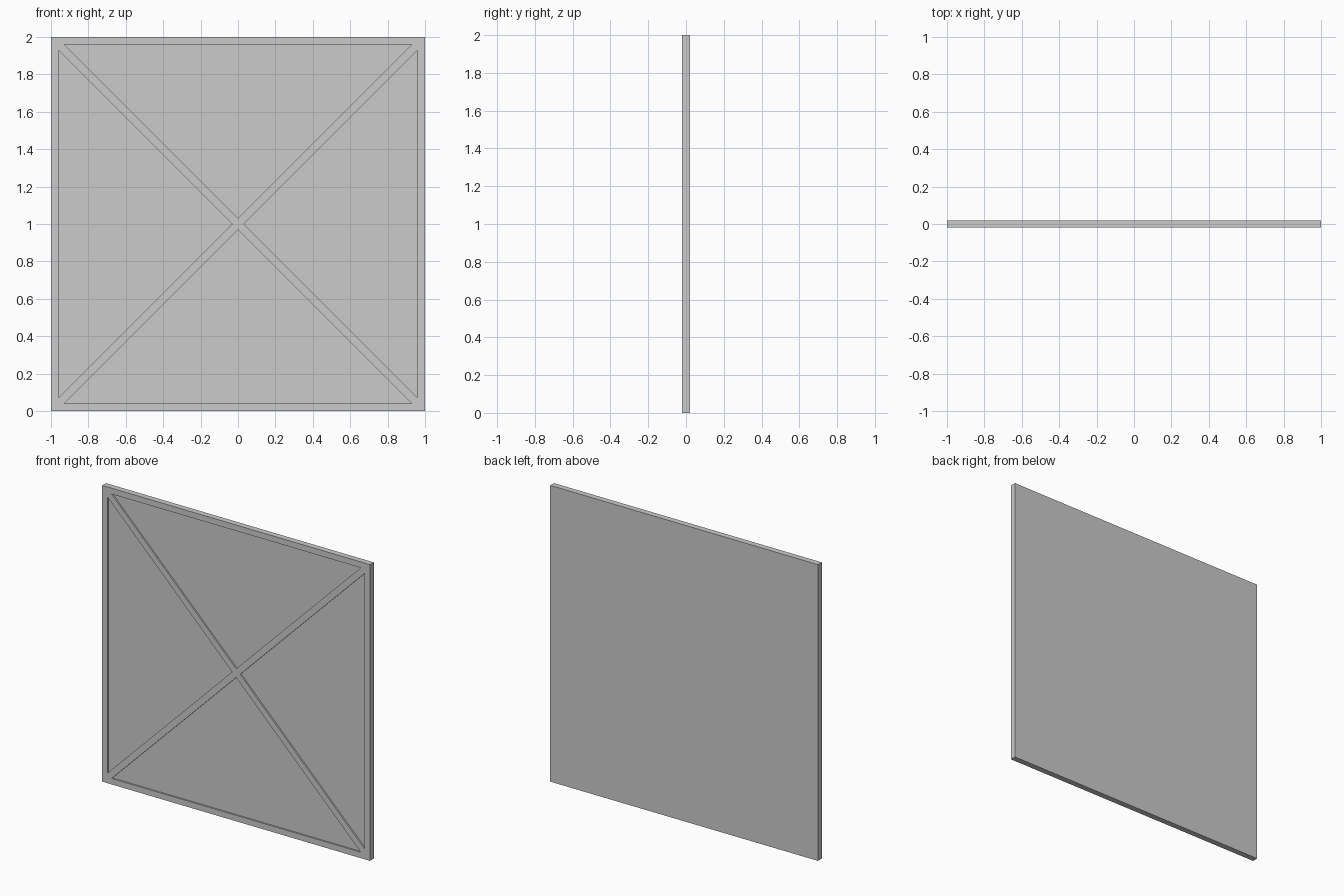
import bpy, bmesh
from mathutils import Matrix, Vector

if "Cube" in bpy.data.objects:
    bpy.data.objects.remove(bpy.data.objects["Cube"])

SIZE, THICK, RECESS = 2.0, 0.04, 0.01
FRAME, BRACE_HALF = 0.04, 0.021   # rim width, half width of diagonal braces

bm = bmesh.new()

# Solid square slab standing on the ground
bmesh.ops.create_cube(bm, size=1.0,
                      matrix=Matrix.Translation((0, 0, SIZE / 2))
                      @ Matrix.Diagonal((SIZE, THICK, SIZE, 1)))
bm.normal_update()
front = min(bm.faces, key=lambda f: f.calc_center_median().y)

# Outer rim, then four triangles meeting at the centre
bmesh.ops.inset_region(bm, faces=[front], thickness=FRAME - BRACE_HALF,
                       use_even_offset=True)
panels = bmesh.ops.poke(bm, faces=[front])["faces"]

# Diagonal braces left between the triangles
bmesh.ops.inset_individual(bm, faces=panels, thickness=BRACE_HALF,
                           use_even_offset=True)

# Sink the triangular panels with straight walls
sunk = bmesh.ops.extrude_discrete_faces(bm, faces=panels)["faces"]
for f in sunk:
    bmesh.ops.translate(bm, verts=f.verts[:], vec=Vector((0, RECESS, 0)))

bmesh.ops.recalc_face_normals(bm, faces=bm.faces[:])
mesh = bpy.data.meshes.new("braced_panel")
bm.to_mesh(mesh)
bm.free()
panel = bpy.data.objects.new("braced_panel", mesh)
bpy.context.collection.objects.link(panel)
